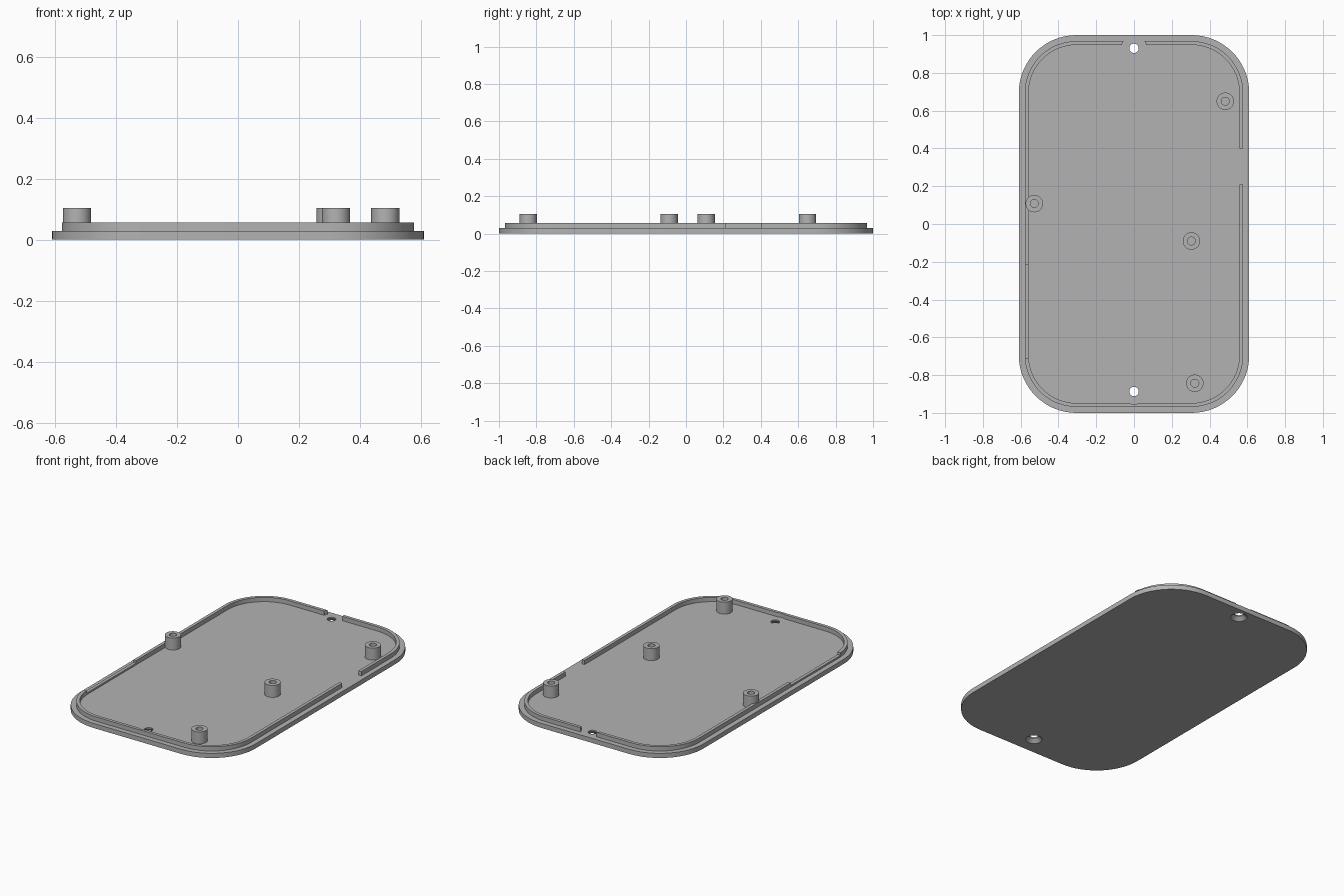
import bpy
import bmesh
from math import cos, sin, pi, radians

if "Cube" in bpy.data.objects:
    bpy.data.objects.remove(bpy.data.objects["Cube"], do_unlink=True)

GREY = (0.45, 0.45, 0.45, 1)
grey = bpy.data.materials.new("plain grey")
grey.use_nodes = True
grey.diffuse_color = GREY
grey.node_tree.nodes["Principled BSDF"].inputs["Base Color"].default_value = GREY

PLATE_TOP, LIP_TOP, POST_TOP = 0.029, 0.056, 0.104
HALF_X, HALF_Y, CORNER = 0.61, 1.0, 0.305
SCREW_HOLES = [(0, 0.93), (0, -0.887)]
POSTS = [(0.483, 0.65), (-0.528, 0.108), (0.304, -0.09), (0.322, -0.843)]


def rounded_outline(inset, steps=16):
    """Counter-clockwise rounded rectangle, inset from the plate edge."""
    r = CORNER - inset
    cx, cy = HALF_X - CORNER, HALF_Y - CORNER
    points = []
    for q, (sx, sy) in enumerate([(1, 1), (-1, 1), (-1, -1), (1, -1)]):
        for i in range(steps + 1):
            a = (q + i / steps) * pi / 2
            points.append((sx * cx + r * cos(a), sy * cy + r * sin(a)))
    return points


def circle(x, y, r, n=40):
    return [(x + r * cos(2 * pi * i / n), y + r * sin(2 * pi * i / n)) for i in range(n)]


def box_outline(x0, x1, y0, y1):
    return [(x0, y0), (x1, y0), (x1, y1), (x0, y1)]


def loft(name, rings, closed=False):
    """Skin matching (outline, z) rings; cap the ends or close into a tube."""
    bm = bmesh.new()
    loops = [[bm.verts.new((x, y, z)) for x, y in pts] for pts, z in rings]
    pairs = list(zip(loops, loops[1:]))
    if closed:
        pairs.append((loops[-1], loops[0]))
    else:
        bm.faces.new(loops[0])
        bm.faces.new(loops[-1])
    for a, b in pairs:
        n = len(a)
        for i in range(n):
            j = (i + 1) % n
            bm.faces.new((a[i], a[j], b[j], b[i]))
    bmesh.ops.recalc_face_normals(bm, faces=bm.faces)
    mesh = bpy.data.meshes.new(name)
    bm.to_mesh(mesh)
    bm.free()
    mesh.materials.append(grey)
    obj = bpy.data.objects.new(name, mesh)
    bpy.context.collection.objects.link(obj)
    return obj


def activate(obj):
    bpy.ops.object.select_all(action="DESELECT")
    obj.select_set(True)
    bpy.context.view_layer.objects.active = obj


def cut(obj, rings):
    """Subtract a lofted solid and discard it."""
    cutter = loft("cutter", rings)
    cutter.hide_render = True
    mod = obj.modifiers.new("cut", "BOOLEAN")
    mod.operation, mod.solver, mod.object = "DIFFERENCE", "EXACT", cutter
    activate(obj)
    bpy.ops.object.modifier_apply(modifier=mod.name)
    bpy.data.objects.remove(cutter, do_unlink=True)


def smooth(obj):
    activate(obj)
    bpy.ops.object.shade_smooth_by_angle(angle=radians(30))


# Base plate with countersunk screw holes
plate = loft("base_plate", [(rounded_outline(0), 0), (rounded_outline(0), PLATE_TOP)])
for x, y in SCREW_HOLES:
    cut(plate, [(circle(x, y, 0.049), -0.002), (circle(x, y, 0.025), 0.021),
                (circle(x, y, 0.025), 0.05)])
smooth(plate)

# Raised locating lip
outer, inner = rounded_outline(0.032), rounded_outline(0.052)
lip = loft("locating_lip", [(outer, PLATE_TOP), (outer, LIP_TOP),
                            (inner, LIP_TOP), (inner, PLATE_TOP)], closed=True)
# Clearance around the screws, the side opening and the shallow side notch
for x, y in SCREW_HOLES:
    cut(lip, [(circle(x, y, 0.067), 0), (circle(x, y, 0.067), 0.1)])
opening = box_outline(0.5, 0.65, 0.21, 0.4)
cut(lip, [(opening, 0), (opening, 0.1)])
notch = box_outline(-0.65, -0.5, -0.71, -0.215)
cut(lip, [(notch, 0.04), (notch, 0.1)])
smooth(lip)

# Hollow mounting posts
for i, (x, y) in enumerate(POSTS, 1):
    wall, bore = circle(x, y, 0.046), circle(x, y, 0.021)
    post = loft(f"mounting_post_{i}", [(wall, PLATE_TOP), (wall, POST_TOP),
                                       (bore, POST_TOP), (bore, PLATE_TOP)], closed=True)
    smooth(post)
